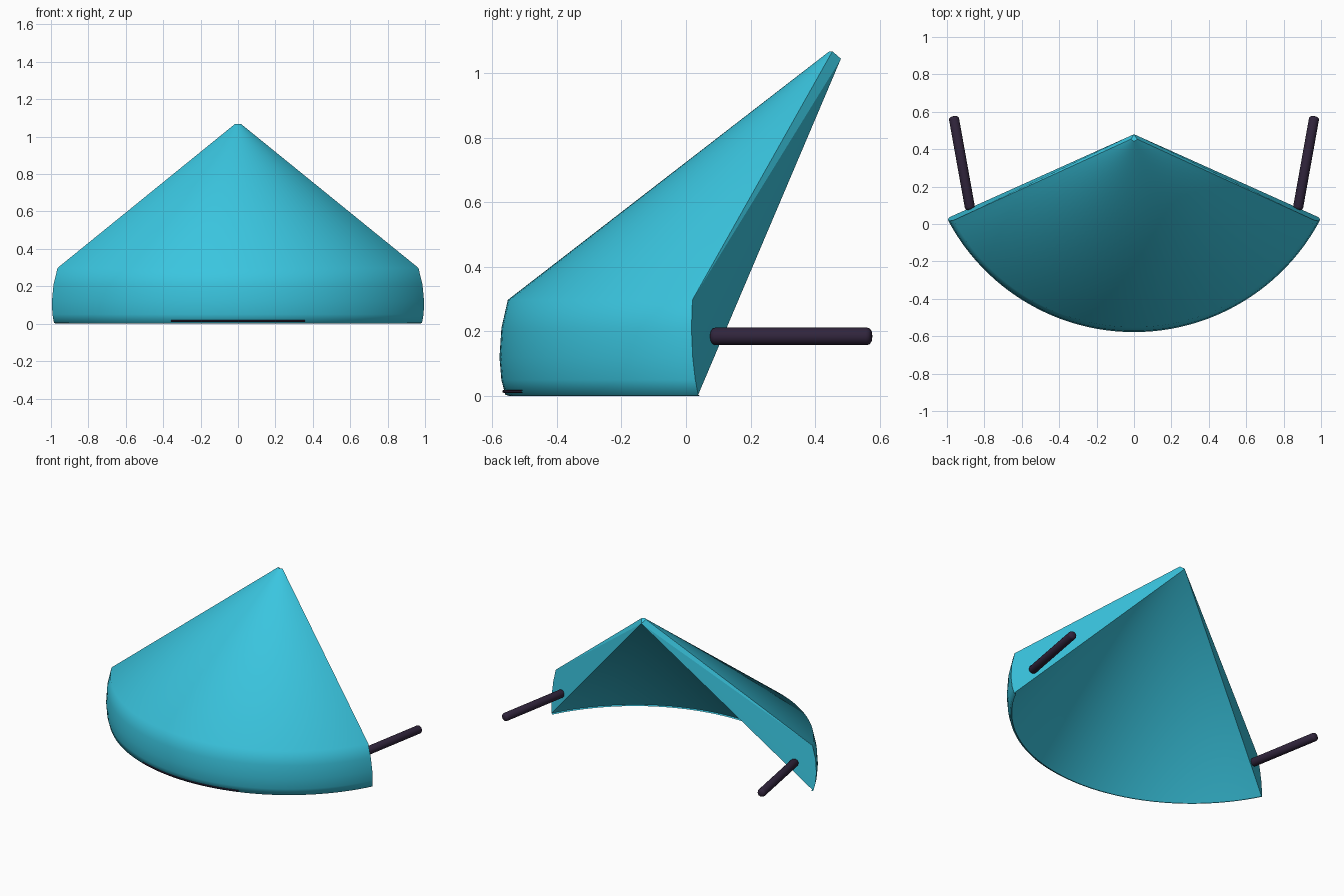
import bpy, bmesh, math
from mathutils import Vector

if "Cube" in bpy.data.objects:
    bpy.data.objects.remove(bpy.data.objects["Cube"])

CY, HALF, SEG = 0.548, math.radians(62.6), 48   # fan centre, half angle, steps
RIM = [(1.096, 0.0), (1.108, 0.004), (1.12, 0.05), (1.126, 0.12),
       (1.12, 0.21), (1.10, 0.298)]             # (radius, height) of the bulging rim


def material(name, rgb):
    m = bpy.data.materials.new(name)
    m.diffuse_color = (*rgb, 1)
    m.use_nodes = True
    m.node_tree.nodes["Principled BSDF"].inputs["Base Color"].default_value = m.diffuse_color
    return m


teal = material("teal", (0.042, 0.56, 0.74))
plum = material("dark plum", (0.03, 0.018, 0.045))


def make_object(name, verts, faces, mat, smooth):
    me = bpy.data.meshes.new(name)
    me.from_pydata([tuple(v) for v in verts], [], faces)
    me.materials.append(mat)
    for p in me.polygons:
        p.use_smooth = smooth
    ob = bpy.data.objects.new(name, me)
    bpy.context.collection.objects.link(ob)
    return ob


def rim_point(r, z, t):
    # t runs -1..1 across the fan; the ends lean in a little towards the top
    a = t * (HALF - math.radians(1.3) * z / 0.3)
    return Vector((r * math.sin(a), CY - r * math.cos(a), z))


def tip_point(t):
    a = t * HALF
    return Vector((0.018 * math.sin(a), 0.462 - 0.018 * math.cos(a), 1.068))


def grid_faces(rows, cols):
    return [(i * cols + j, i * cols + j + 1, (i + 1) * cols + j + 1, (i + 1) * cols + j)
            for i in range(rows - 1) for j in range(cols - 1)]


ts = [-1 + 2 * i / SEG for i in range(SEG + 1)]
under_tip = Vector((0, 0.48, 1.045))

# Outer shell: rounded rim, then straight lines up to the tip
rows = [[rim_point(r, z, t) for t in ts] for r, z in RIM]
rows.append([tip_point(t) for t in ts])
make_object("outer_shell", [v for row in rows for v in row],
            grid_faces(len(rows), SEG + 1), teal, True)

# Underside: hollow cone from the bottom of the rim to the tip
edge = [rim_point(*RIM[1], t) for t in ts]
n = len(edge)
make_object("underside", edge + [under_tip],
            [(i, i + 1, n) for i in range(n - 1)], teal, True)

# Side walls closing the two ends of the fan, and the small tip cap
for side, name in ((1, "right_wall"), (-1, "left_wall")):
    pts = [rim_point(r, z, side) for r, z in RIM[1:]] + [tip_point(side)]
    k = len(pts)
    faces = [(i, i + 1, k) if side < 0 else (i + 1, i, k) for i in range(k - 1)]
    faces = [tuple(reversed(f)) for f in faces]
    make_object(name, pts + [under_tip], faces, teal, False)
cap = [tip_point(t) for t in ts]
make_object("tip_cap", cap + [under_tip],
            [(i, i + 1, n) for i in range(n - 1)], teal, False)

# Thin dark strip along the bottom of the front rim
strip_ts = [-0.3 + 0.6 * i / 16 for i in range(17)]
strip = [rim_point(r, z, t) for r, z in ((1.109, 0.009), (1.116, 0.011), (1.117, 0.017), (1.111, 0.019))
         for t in strip_ts]
make_object("front_strip", strip, grid_faces(4, 17), plum, False)


# Round-ended rods pointing backwards
def rod(name, a, b, radius):
    a, b = Vector(a), Vector(b)
    length = (b - a).length
    prof = [(0, 0), (0.6, 0.1), (0.9, 0.3), (1, 0.6)]
    prof = [(r * radius, h * radius) for r, h in prof]
    prof += [(r, length - h) for r, h in reversed(prof)]
    sides = 16
    bm = bmesh.new()
    line = [bm.verts.new((r, 0, h)) for r, h in prof]
    edges = [bm.edges.new(p) for p in zip(line, line[1:])]
    bmesh.ops.spin(bm, geom=line + edges, axis=(0, 0, 1), cent=(0, 0, 0),
                   angle=math.tau, steps=sides)
    bmesh.ops.remove_doubles(bm, verts=bm.verts, dist=1e-5)
    bmesh.ops.recalc_face_normals(bm, faces=bm.faces)
    rot = (b - a).to_track_quat('Z', 'Y')
    for v in bm.verts:
        v.co = a + rot @ v.co
    for f in bm.faces:
        f.smooth = True
    me = bpy.data.meshes.new(name)
    bm.to_mesh(me)
    bm.free()
    me.materials.append(plum)
    bpy.context.collection.objects.link(bpy.data.objects.new(name, me))


for side, name in ((1, "right_rod"), (-1, "left_rod")):
    rod(name, (side * 0.875, 0.075, 0.185), (side * 0.965, 0.577, 0.185), 0.027)
